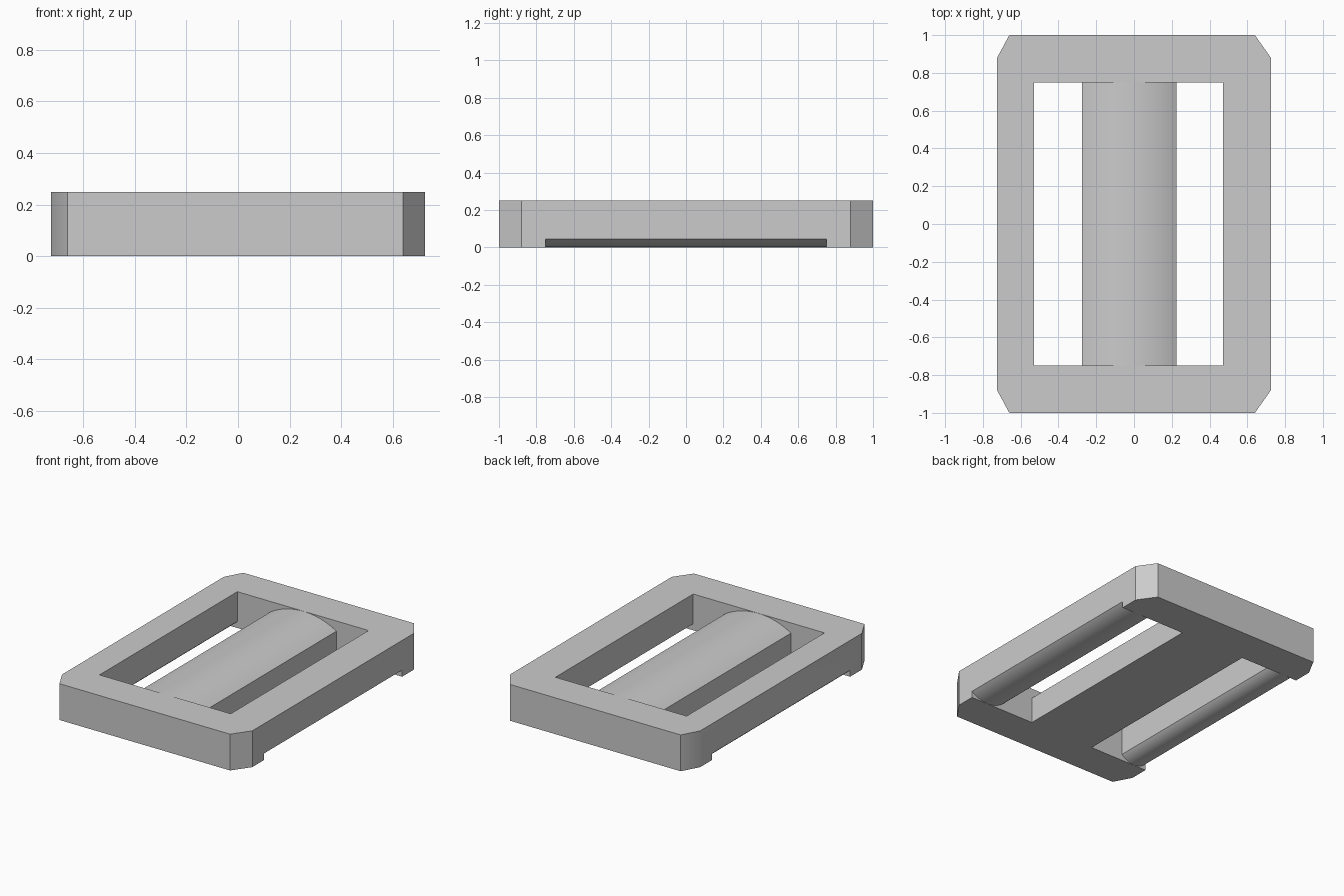
import bpy
import bmesh
import math

cube = bpy.data.objects.get("Cube")
if cube:
    bpy.data.objects.remove(cube, do_unlink=True)

grey = bpy.data.materials.new("plain grey")
grey.use_nodes = True
grey.diffuse_color = (0.6, 0.6, 0.6, 1)
grey.node_tree.nodes["Principled BSDF"].inputs["Base Color"].default_value = grey.diffuse_color


def prism(name, points, step):
    """Extrude a closed outline of 3D points along a vector."""
    bm = bmesh.new()
    face = bm.faces.new([bm.verts.new(p) for p in points])
    extruded = bmesh.ops.extrude_face_region(bm, geom=[face])["geom"]
    verts = [v for v in extruded if isinstance(v, bmesh.types.BMVert)]
    bmesh.ops.translate(bm, vec=step, verts=verts)
    bmesh.ops.recalc_face_normals(bm, faces=bm.faces)
    mesh = bpy.data.meshes.new(name)
    bm.to_mesh(mesh)
    bm.free()
    mesh.materials.append(grey)
    obj = bpy.data.objects.new(name, mesh)
    bpy.context.collection.objects.link(obj)
    return obj


def arc(x0, x1, z_edge, z_mid, steps=24):
    """Circular arc in xz from x0 to x1, reaching z_mid halfway."""
    half, rise = (x1 - x0) / 2, z_mid - z_edge
    radius = (half ** 2 + rise ** 2) / (2 * abs(rise))
    spread = math.asin(half / radius)
    sign = math.copysign(1, rise)
    angles = [spread * (2 * i / steps - 1) for i in range(steps + 1)]
    return [((x0 + x1) / 2 + radius * math.sin(a),
             z_mid - sign * radius * (1 - math.cos(a))) for a in angles]


def carve(target, profile):
    """Cut an xz profile out of the target between the two end bars."""
    cutter = prism("cutter", [(x, -SLOT, z) for x, z in profile], (0, 2 * SLOT, 0))
    cutter.hide_render = True
    mod = target.modifiers.new("carve", "BOOLEAN")
    mod.operation, mod.solver, mod.object = "DIFFERENCE", "EXACT", cutter
    bpy.ops.object.select_all(action="DESELECT")
    bpy.context.view_layer.objects.active = target
    target.select_set(True)
    bpy.ops.object.modifier_apply(modifier=mod.name)
    bpy.data.objects.remove(cutter, do_unlink=True)


SIDE, SLOT, HEIGHT = 0.725, 0.75, 0.25
SLOT_LEFT, SLOT_RIGHT = -0.53, 0.47
BAR_LEFT, BAR_RIGHT = -0.275, 0.225

# Solid plate with clipped corners
half_plan = [(-SIDE, -0.88), (-0.66, -1), (0.64, -1), (SIDE, -0.88)]
plan = half_plan + [(x, -y) for x, y in reversed(half_plan)]
buckle = prism("strap_buckle", [(x, y, 0) for x, y in plan], (0, 0, HEIGHT))

# Two strap slots with the rounded centre bar left between them
bar_top = arc(BAR_LEFT, BAR_RIGHT, 0.18, HEIGHT - 0.0006)
carve(buckle, [(SLOT_LEFT, 1), (SLOT_LEFT, -1), (BAR_LEFT, -1)] + bar_top
      + [(BAR_RIGHT, -1), (SLOT_RIGHT, -1), (SLOT_RIGHT, 1)])

# Rounded undersides of the two long rails
for x0, x1 in ((-SIDE, SLOT_LEFT), (SLOT_RIGHT, SIDE)):
    rail = arc(x0, x1, 0.045, 0.001)
    carve(buckle, [(x0 - 0.1, -1), (x0 - 0.1, 0.045)] + rail
          + [(x1 + 0.1, 0.045), (x1 + 0.1, -1)])

bpy.ops.object.shade_smooth_by_angle(angle=math.radians(30))
